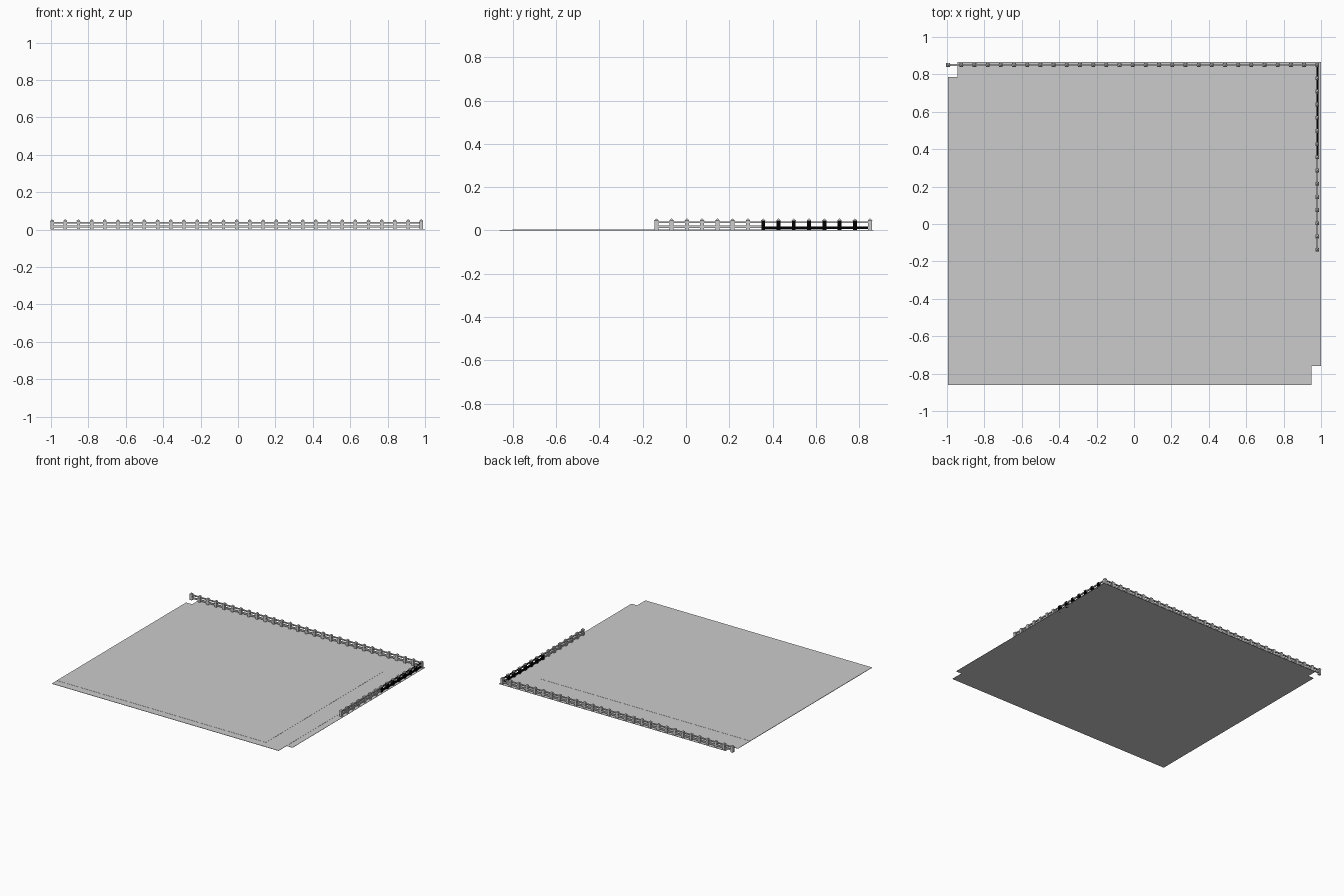
import bpy, bmesh
from mathutils import Matrix, Vector

if "Cube" in bpy.data.objects:
    bpy.data.objects.remove(bpy.data.objects["Cube"], do_unlink=True)


def material(name, value):
    m = bpy.data.materials.new(name)
    m.use_nodes = True
    color = (value, value, value, 1)
    m.diffuse_color = color
    m.node_tree.nodes["Principled BSDF"].inputs["Base Color"].default_value = color
    return m


GREY = material("light grey", 0.6)
BLACK = material("black", 0.0)


def add_box(bm, low, high):
    low, high = Vector(low), Vector(high)
    matrix = Matrix.Translation((low + high) / 2) @ Matrix.Diagonal((*(high - low), 1))
    bmesh.ops.create_cube(bm, size=1, matrix=matrix)


def finish(name, bm, mat):
    mesh = bpy.data.meshes.new(name)
    bm.to_mesh(mesh)
    bm.free()
    mesh.materials.append(mat)
    ob = bpy.data.objects.new(name, mesh)
    bpy.context.collection.objects.link(ob)
    return ob


def slab(name, low, high):
    bm = bmesh.new()
    add_box(bm, low, high)
    return finish(name, bm, GREY)


# Ground: three thin overlapping sheets
slab("outer_ground_sheet", (-0.945, -0.76, 0), (1, 0.865, 0.002))
slab("main_ground_sheet", (-0.995, -0.86, 0.0005), (0.95, 0.785, 0.003))
slab("inner_ground_sheet", (-0.995, -0.8, 0.001), (0.8, 0.635, 0.004))

# Fence layout
STEP = 0.0705
CORNER_X, FENCE_Y = 0.98, 0.85
HALF = 0.009
POST_TOP = 0.043
back = [(CORNER_X - i * STEP, FENCE_Y) for i in range(29)]
side = [(CORNER_X, FENCE_Y - i * STEP) for i in range(15)]


def posts(name, points, mat):
    bm = bmesh.new()
    for x, y in points:
        add_box(bm, (x - HALF, y - HALF, 0), (x + HALF, y + HALF, POST_TOP))
    finish(name, bm, mat)


def caps(name, points):
    # Each cap flares slightly, then closes to a point
    bm = bmesh.new()
    for x, y in points:
        add_box(bm, (x - 0.01, y - 0.01, POST_TOP), (x + 0.01, y + 0.01, 0.047))
        bmesh.ops.create_cone(
            bm, cap_ends=True, segments=4, radius1=0.0135, radius2=0, depth=0.009,
            matrix=Matrix.Translation((x, y, 0.0515)) @ Matrix.Rotation(0.7854, 4, "Z"))
    finish(name, bm, GREY)


def rail(name, start, end, low, high, mat, half=0.005):
    bm = bmesh.new()
    xs, ys = sorted((start[0], end[0])), sorted((start[1], end[1]))
    add_box(bm, (xs[0] - half, ys[0] - half, low), (xs[1] + half, ys[1] + half, high))
    return finish(name, bm, mat)


# Posts and caps; the near-corner run of the side fence is black
posts("back_fence_posts", back, GREY)
posts("side_fence_black_posts", side[1:8], BLACK)
posts("side_fence_grey_posts", side[8:], GREY)
caps("back_fence_caps", back)
caps("side_fence_caps", side[1:])

# Rails
rail("back_fence_top_rail", back[0], back[-1], 0.034, 0.042, GREY)
rail("back_fence_bottom_rail", back[0], back[-1], 0.011, 0.022, GREY)
rail("side_fence_top_rail", side[7], side[-1], 0.034, 0.042, GREY)
rail("side_fence_bottom_rail", side[7], side[-1], 0.011, 0.022, GREY)
rail("black_run_bottom_rail", side[0], side[7], 0.006, 0.018, BLACK)
top = rail("black_run_top_rail", side[0], side[7], 0.034, 0.042, GREY, 0.0055)
top.data.materials.append(BLACK)
for face in top.data.polygons:
    face.material_index = int(face.normal.z > 0.5)
